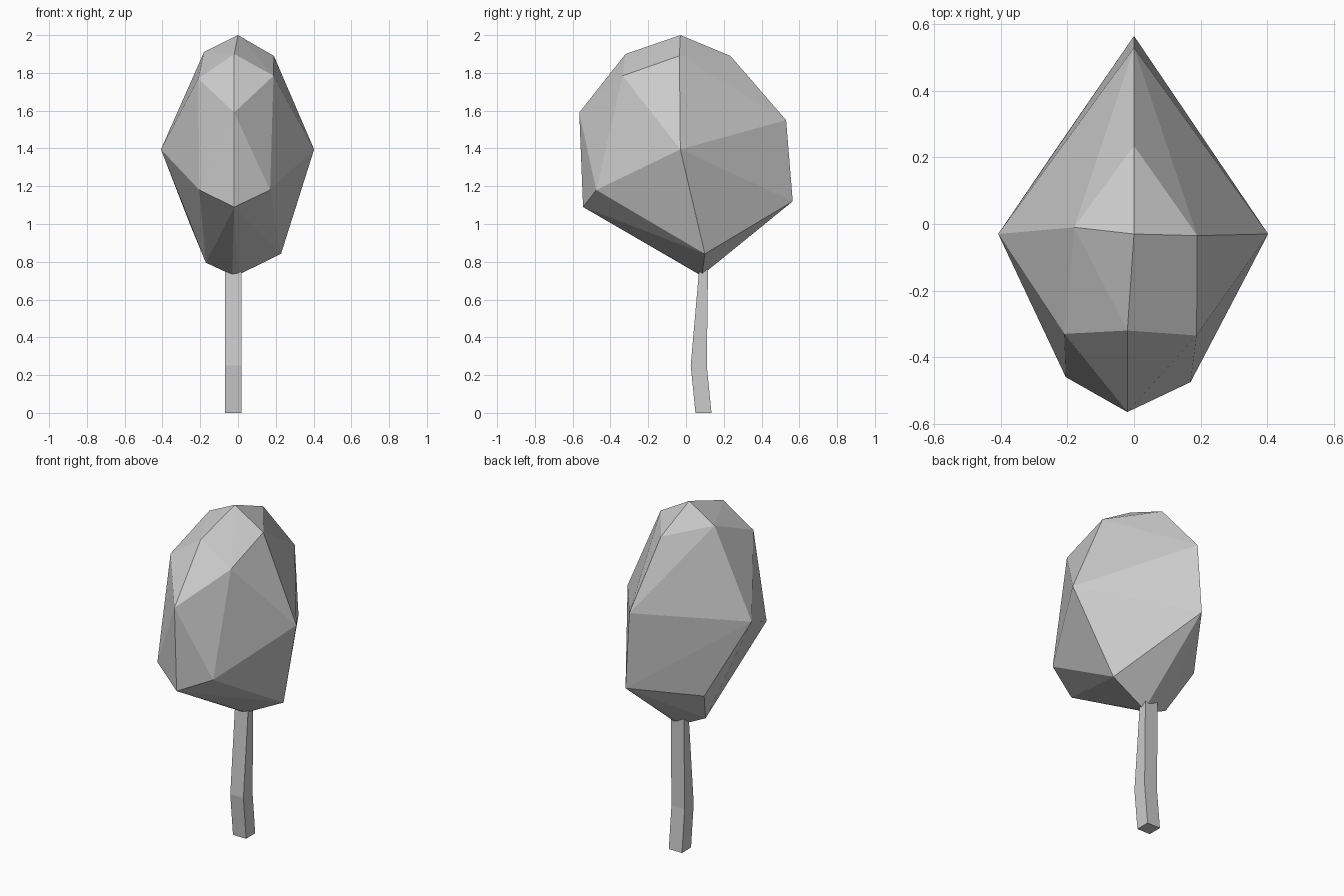
import bpy, bmesh

if "Cube" in bpy.data.objects:
    bpy.data.objects.remove(bpy.data.objects["Cube"])


def make_object(name, bm):
    bmesh.ops.recalc_face_normals(bm, faces=bm.faces)
    mesh = bpy.data.meshes.new(name)
    bm.to_mesh(mesh)
    bm.free()
    obj = bpy.data.objects.new(name, mesh)
    bpy.context.collection.objects.link(obj)
    return obj


# Crown: faceted convex foliage block from its corner points
corners = [
    (0, -0.03, 2.0), (-0.18, -0.01, 1.91), (0.19, -0.035, 1.89),      # top
    (-0.02, -0.32, 1.90), (0, 0.235, 1.89),
    (-0.21, -0.33, 1.77), (0.188, -0.335, 1.785), (-0.02, -0.565, 1.59),  # upper front
    (-0.408, -0.03, 1.395), (0.403, -0.03, 1.395),                    # sides
    (0, 0.53, 1.55), (0, 0.565, 1.12),                                # back
    (-0.205, -0.46, 1.18), (0.17, -0.475, 1.18), (-0.02, -0.545, 1.09),   # lower front
    (-0.255, 0.195, 1.0), (-0.17, 0.06, 0.795), (0.228, 0.10, 0.842),     # underside
    (0, 0.085, 0.73), (-0.03, 0.075, 0.73),
]
bm = bmesh.new()
for co in corners:
    bm.verts.new(co)
hull = bmesh.ops.convex_hull(bm, input=bm.verts)
inner = [v for v in set(hull["geom_interior"] + hull["geom_unused"])
         if isinstance(v, bmesh.types.BMVert)]
bmesh.ops.delete(bm, geom=inner, context='VERTS')
make_object("crown", bm)

# Trunk: square section lofted through a slight bend (z, y front, y back)
sections = [(0, 0.05, 0.135), (0.25, 0.025, 0.11), (0.8, 0.073, 0.117)]
bm = bmesh.new()
rings = [[bm.verts.new((x, y, z)) for x, y in
          ((-0.068, y0), (0.018, y0), (0.018, y1), (-0.068, y1))]
         for z, y0, y1 in sections]
for a, b in zip(rings, rings[1:]):
    for i in range(4):
        j = (i + 1) % 4
        bm.faces.new((a[i], a[j], b[j], b[i]))
bm.faces.new(rings[0][::-1])
bm.faces.new(rings[-1])
make_object("trunk", bm)
